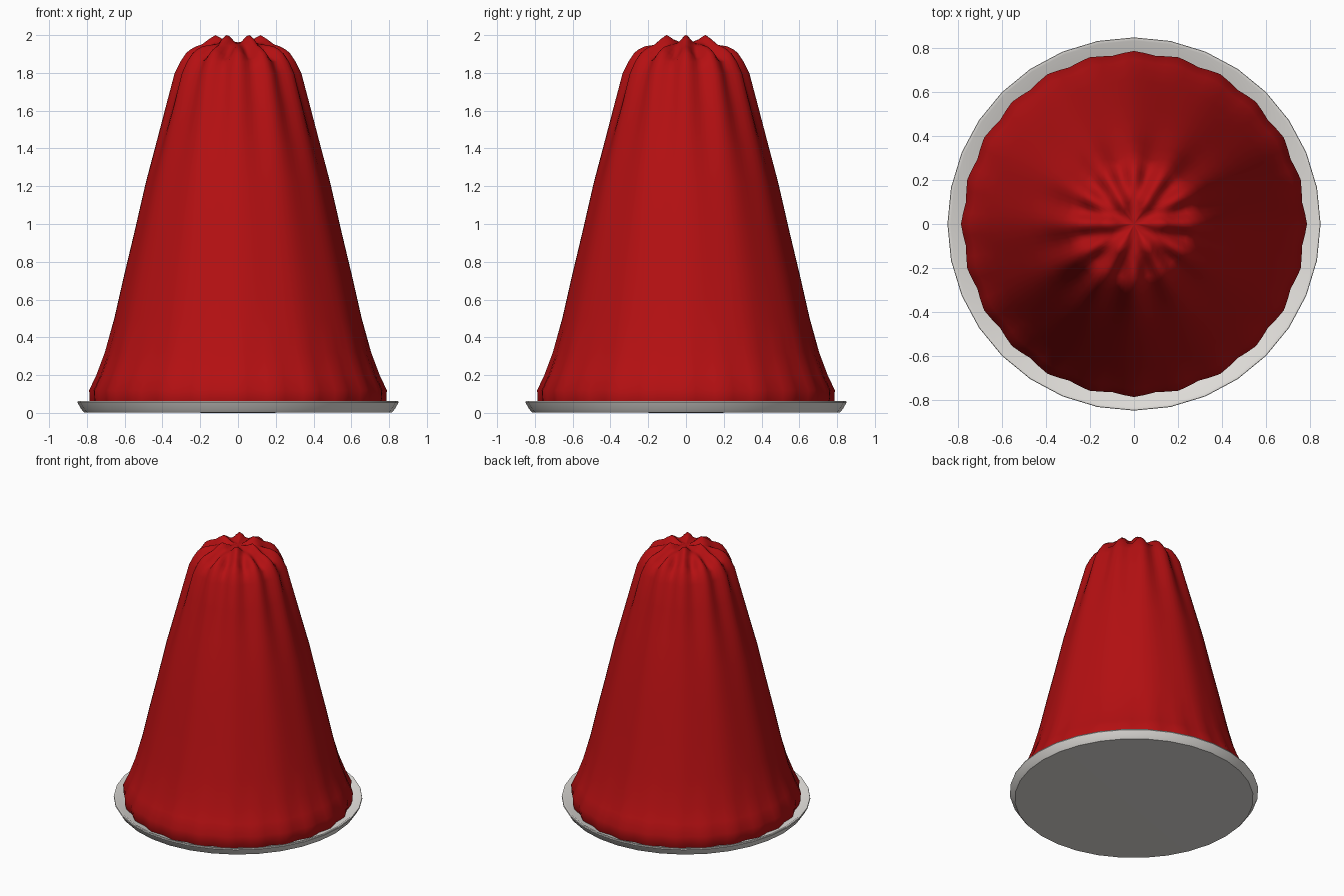
import bpy, bmesh, math
from math import cos, sin, pi

if "Cube" in bpy.data.objects:
    bpy.data.objects.remove(bpy.data.objects["Cube"])


def material(name, rgb):
    m = bpy.data.materials.new(name)
    m.diffuse_color = (*rgb, 1)
    m.use_nodes = True
    m.node_tree.nodes["Principled BSDF"].inputs["Base Color"].default_value = m.diffuse_color
    return m


def lathe(name, profile, sides, mat, shape=None, angle=40):
    """Spin (radius, height) points round z; shape() may displace each point."""
    bm = bmesh.new()
    rings = []
    for r, z in profile:
        if r == 0:
            rings.append([bm.verts.new((0, 0, z))])
            continue
        ring = []
        for i in range(sides):
            a = 2 * pi * i / sides
            rr, zz = shape(r, z, a) if shape else (r, z)
            ring.append(bm.verts.new((rr * cos(a), rr * sin(a), zz)))
        rings.append(ring)
    for lo, hi in zip(rings, rings[1:]):
        for i in range(sides):
            j = (i + 1) % sides
            if len(lo) == 1:
                bm.faces.new((lo[0], hi[j], hi[i]))
            elif len(hi) == 1:
                bm.faces.new((lo[i], lo[j], hi[0]))
            else:
                bm.faces.new((lo[i], lo[j], hi[j], hi[i]))
    bmesh.ops.recalc_face_normals(bm, faces=bm.faces)
    me = bpy.data.meshes.new(name)
    bm.to_mesh(me)
    bm.free()
    me.materials.append(mat)
    ob = bpy.data.objects.new(name, me)
    bpy.context.collection.objects.link(ob)
    bpy.context.view_layer.objects.active = ob
    ob.select_set(True)
    bpy.ops.object.shade_smooth_by_angle(angle=math.radians(angle))
    ob.select_set(False)
    return ob


red = material("jelly red", (0.46, 0.005, 0.006))
white = material("plate white", (0.75, 0.73, 0.70))

# Shallow dish with a sloping rim
lathe("plate", [(0, 0), (0.815, 0.003), (0.83, 0.02), (0.85, 0.055), (0.848, 0.062),
                (0.835, 0.062), (0.79, 0.03), (0, 0.03)], 32, white)


# Flutes: many fine ones at the foot, fewer and deeper near the crown
def flutes(r, z, a):
    foot = max(0, 1 - z / 0.5)
    crown = max(0, min(1, (z - 1.2) / 0.6)) * min(1, r / 0.2)
    wave = 0.5 - 0.5 * cos(12 * a)
    r -= 0.02 * foot * (0.5 - 0.5 * cos(24 * a))
    r -= (0.008 * (1 - foot) + 0.024 * crown) * wave
    # Knobs round the edge of the crown, and an inner ring of six
    if z > 1.87:
        z -= 0.04 * wave * math.exp(-((r - 0.22) / 0.06) ** 2)
        z += 0.045 * (0.5 + 0.5 * cos(6 * a)) * math.exp(-((r - 0.12) / 0.05) ** 2)
    return r, z


lathe("jelly", [(0.775, 0.03), (0.785, 0.06), (0.788, 0.12), (0.75, 0.2), (0.705, 0.32),
                (0.655, 0.5), (0.605, 0.72), (0.55, 0.95), (0.488, 1.22), (0.435, 1.42),
                (0.38, 1.63), (0.335, 1.80), (0.305, 1.86), (0.275, 1.905), (0.25, 1.925),
                (0.22, 1.94), (0.19, 1.945), (0.155, 1.95), (0.12, 1.955), (0.08, 1.955),
                (0.04, 1.96), (0, 1.962)], 96, red, flutes, 60)
